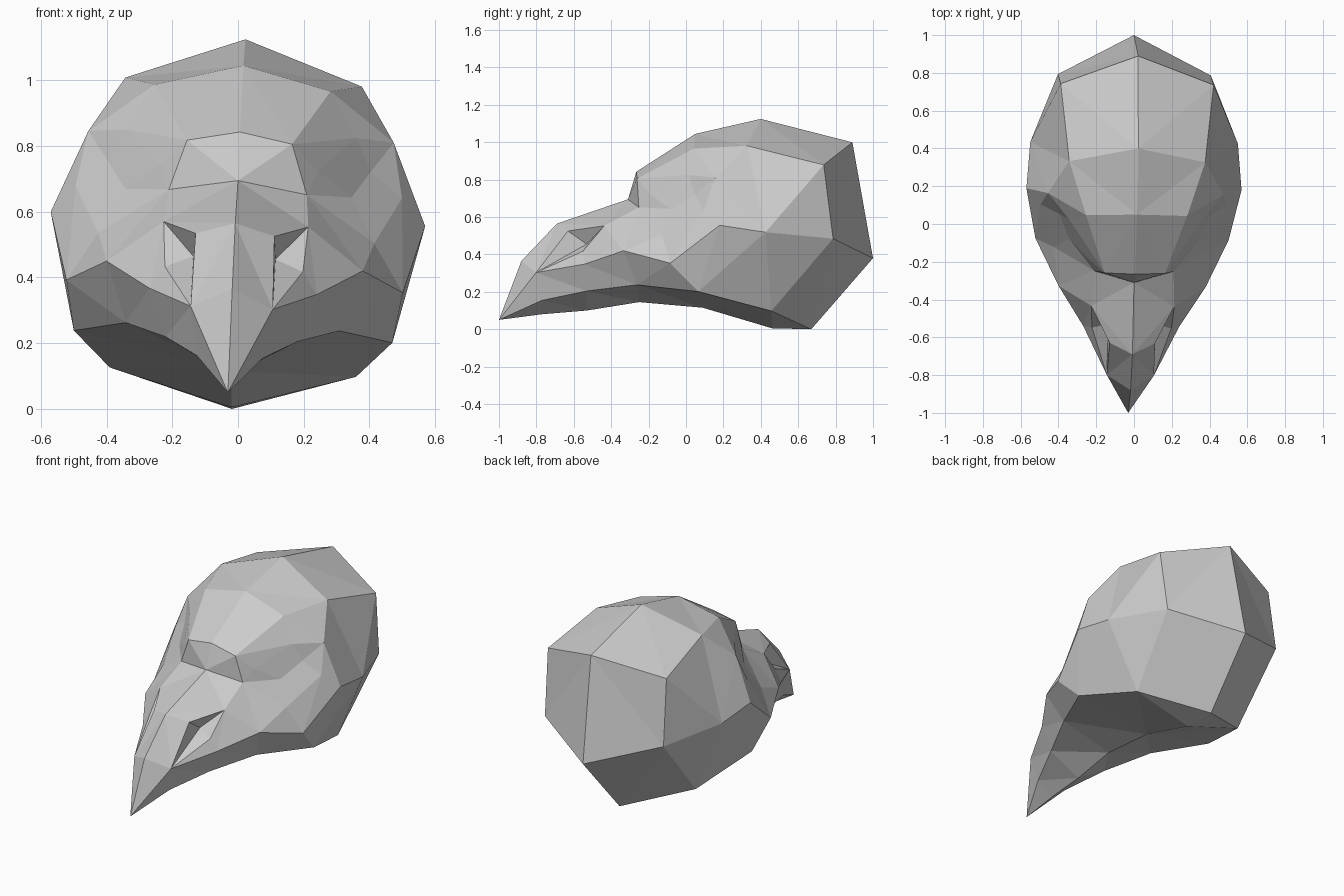
import bpy
import bmesh
import math
from mathutils import Vector

default_cube = bpy.data.objects.get("Cube")
if default_cube:
    bpy.data.objects.remove(default_cube, do_unlink=True)

# One bone colour for the whole skull
bone = bpy.data.materials.new("bone_grey")
bone.use_nodes = True
bone_colour = (0.6, 0.6, 0.6, 1.0)
bone.diffuse_color = bone_colour
bone.node_tree.nodes["Principled BSDF"].inputs["Base Color"].default_value = bone_colour

bm = bmesh.new()


def path(*points):
    """Make a row of vertices along one contour of the skull."""
    return [bm.verts.new(Vector(p)) for p in points]


def centre_path(*points):
    """Make a row of vertices on the mirror plane from (y, z) pairs."""
    return path(*[(0, y, z) for y, z in points])


def strip(upper, lower):
    """Skin two contours, always advancing across the shorter diagonal."""
    i = j = 0
    while i < len(upper) - 1 or j < len(lower) - 1:
        across_upper = across_lower = math.inf
        if i < len(upper) - 1:
            across_upper = (upper[i + 1].co - lower[j].co).length
        if j < len(lower) - 1:
            across_lower = (upper[i].co - lower[j + 1].co).length
        if across_upper <= across_lower:
            bm.faces.new((upper[i], upper[i + 1], lower[j]))
            i += 1
        else:
            bm.faces.new((upper[i], lower[j + 1], lower[j]))
            j += 1


# Contours of the left half, each running from back to front
crest = centre_path((0.89, 1.0), (0.4, 1.125), (0.05, 1.045), (-0.265, 0.843),
                    (-0.31, 0.695), (-0.69, 0.565), (-0.88, 0.365), (-1, 0.05))
keel = centre_path((0.67, 0), (0.46, 0.005), (0.09, 0.115),
                   (-0.25, 0.145), (-0.53, 0.1), (-0.77, 0.08))
nape, = centre_path((1.0, 0.38))
bill_tip = crest[-1]

brow = path((0.405, 0.74, 0.895), (0.36, 0.33, 0.995), (0.268, 0.045, 0.977),
            (0.16, -0.26, 0.812), (0.21, -0.25, 0.66))
cheek = path((0.405, 0.79, 0.5), (0.55, 0.43, 0.54), (0.57, 0.185, 0.578),
             (0.512, -0.08, 0.373), (0.39, -0.33, 0.435),
             (0.255, -0.54, 0.358), (0.125, -0.80, 0.308))
jaw = path((0.375, 0.46, 0.112), (0.485, 0.07, 0.22), (0.325, -0.26, 0.25),
           (0.2, -0.53, 0.212), (0.1, -0.77, 0.158))

# Eye socket rim and floor
lid_front, lid_top, lid_back, rim_back, rim_low = path(
    (0.24, -0.19, 0.733), (0.35, 0.02, 0.838), (0.465, 0.16, 0.828),
    (0.497, 0.10, 0.66), (0.42, -0.125, 0.52))
rim_front = brow[-1]
socket_front, socket_back = path((0.345, -0.08, 0.657), (0.4, 0.05, 0.738))

# Nostril rim and floor
nose_top, nose_back, nose_low, nose_floor = path(
    (0.12, -0.63, 0.53), (0.22, -0.435, 0.562),
    (0.21, -0.55, 0.425), (0.125, -0.53, 0.46))
nose_front = cheek[-1]

# Skull surface between the contours
strip(crest[:5], brow)
strip([crest[0], nape, keel[0]], [brow[0], cheek[0], jaw[0]])
strip([rim_front, brow[3], brow[2], brow[1]], [lid_front, lid_top, lid_back])
strip([brow[0], brow[1], lid_back, rim_back, rim_low], cheek[:4])
strip([rim_low, rim_front, nose_back, nose_low], cheek[3:])
strip(crest[4:], [rim_front, nose_back, nose_top, nose_front])
strip(cheek + [bill_tip], jaw)
strip(jaw, keel + [bill_tip])

# Sunken faces of the socket and the nostril
for face in (
    (lid_top, lid_back, socket_back),
    (lid_back, rim_back, socket_back),
    (rim_back, rim_low, socket_front, socket_back),
    (rim_low, rim_front, socket_front),
    (rim_front, lid_front, socket_front),
    (lid_front, lid_top, socket_back, socket_front),
    (nose_top, nose_back, nose_floor),
    (nose_back, nose_low, nose_floor),
    (nose_low, nose_front, nose_floor),
    (nose_front, nose_top, nose_floor),
):
    bm.faces.new(face)

# Mirror the half to the right side and weld the seam
half = bm.verts[:] + bm.edges[:] + bm.faces[:]
copy = bmesh.ops.duplicate(bm, geom=half)["geom"]
for element in copy:
    if isinstance(element, bmesh.types.BMVert):
        element.co.x *= -1
bmesh.ops.remove_doubles(bm, verts=bm.verts, dist=0.001)
bmesh.ops.recalc_face_normals(bm, faces=bm.faces)

mesh = bpy.data.meshes.new("bird_skull")
bm.to_mesh(mesh)
bm.free()
mesh.materials.append(bone)
skull = bpy.data.objects.new("bird_skull", mesh)
bpy.context.collection.objects.link(skull)

# The skull rests with a slight lean
skull.rotation_euler = (0, math.radians(2.2), math.radians(-0.5))
skull.location.x = -0.024
